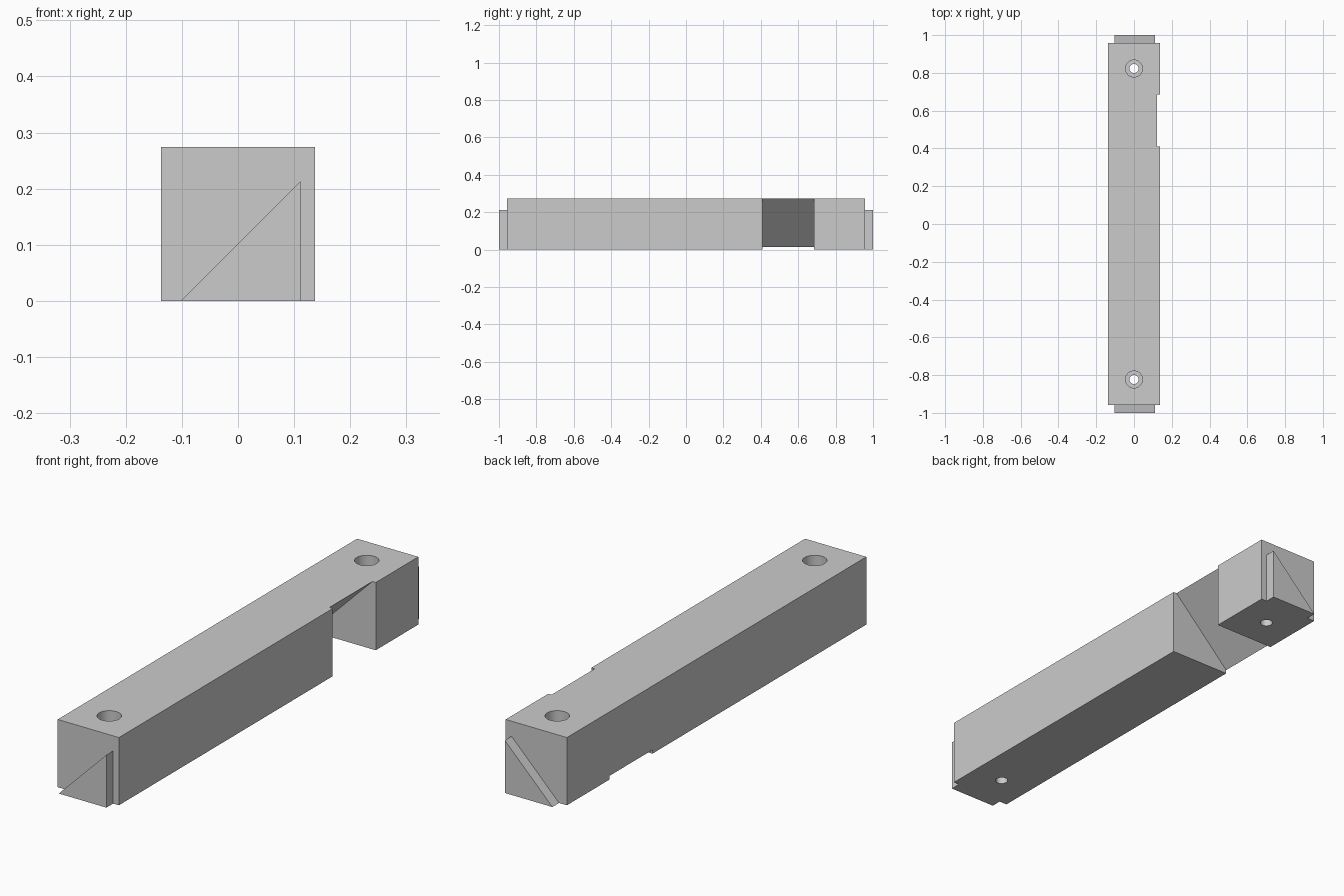
import bpy
import bmesh
from mathutils import Matrix

cube = bpy.data.objects.get("Cube")
if cube:
    bpy.data.objects.remove(cube, do_unlink=True)

HALF = 0.137      # half width of the square section
TOP = 0.274       # height of the bar
BODY_END = 0.957  # half length of the bar without keys
KEY_END = 1.0

grey = bpy.data.materials.new("plain grey")
grey.use_nodes = True
colour = (0.6, 0.6, 0.6, 1)
grey.diffuse_color = colour
grey.node_tree.nodes["Principled BSDF"].inputs["Base Color"].default_value = colour


def finish(name, bm):
    bmesh.ops.recalc_face_normals(bm, faces=bm.faces)
    mesh = bpy.data.meshes.new(name)
    bm.to_mesh(mesh)
    bm.free()
    mesh.materials.append(grey)
    obj = bpy.data.objects.new(name, mesh)
    bpy.context.collection.objects.link(obj)
    return obj


def prism(name, profile, y0, y1):
    """Extrude an (x, z) profile along y."""
    bm = bmesh.new()
    face = bm.faces.new([bm.verts.new((x, y0, z)) for x, z in profile])
    new = bmesh.ops.extrude_face_region(bm, geom=[face])["geom"]
    moved = [v for v in new if isinstance(v, bmesh.types.BMVert)]
    bmesh.ops.translate(bm, verts=moved, vec=(0, y1 - y0, 0))
    return finish(name, bm)


def cylinder(name, radius, y, z0, z1):
    bm = bmesh.new()
    bmesh.ops.create_cone(bm, cap_ends=True, segments=48, radius1=radius,
                          radius2=radius, depth=z1 - z0,
                          matrix=Matrix.Translation((0, y, (z0 + z1) / 2)))
    return finish(name, bm)


# Square bar
bar = prism("bar", [(-HALF, 0), (HALF, 0), (HALF, TOP), (-HALF, TOP)],
            -BODY_END, BODY_END)

# Diagonal notch: a 45 degree cut through the lower left-hand side
low, far = 0.015, 0.3
cutters = [prism("notch_cutter",
                 [(-HALF - 0.1, low - 0.1), (far, low - 0.1),
                  (far, TOP + 0.1), (HALF - low + 0.1, TOP + 0.1)],
                 0.41, 0.685)]

# Counterbored screw holes
for y in (-0.823, 0.823):
    cutters.append(cylinder("screw_hole_cutter", 0.024, y, -0.1, TOP + 0.1))
    cutters.append(cylinder("counterbore_cutter", 0.045, y, 0.137, TOP + 0.1))

bpy.context.view_layer.objects.active = bar
for cutter in cutters:
    cutter.hide_render = True
    mod = bar.modifiers.new("cut", "BOOLEAN")
    mod.operation = "DIFFERENCE"
    mod.solver = "EXACT"
    mod.object = cutter
    bpy.ops.object.modifier_apply(modifier=mod.name)
for cutter in cutters:
    bpy.data.objects.remove(cutter, do_unlink=True)

bpy.ops.object.select_all(action="DESELECT")
bar.select_set(True)
bpy.ops.object.shade_smooth_by_angle(angle=0.5)

# Triangular locating keys on both ends
for name, side in (("front_key", -1), ("back_key", 1)):
    prism(name, [(-0.102, 0), (0.111, 0), (0.111, 0.213)],
          side * BODY_END, side * KEY_END)
